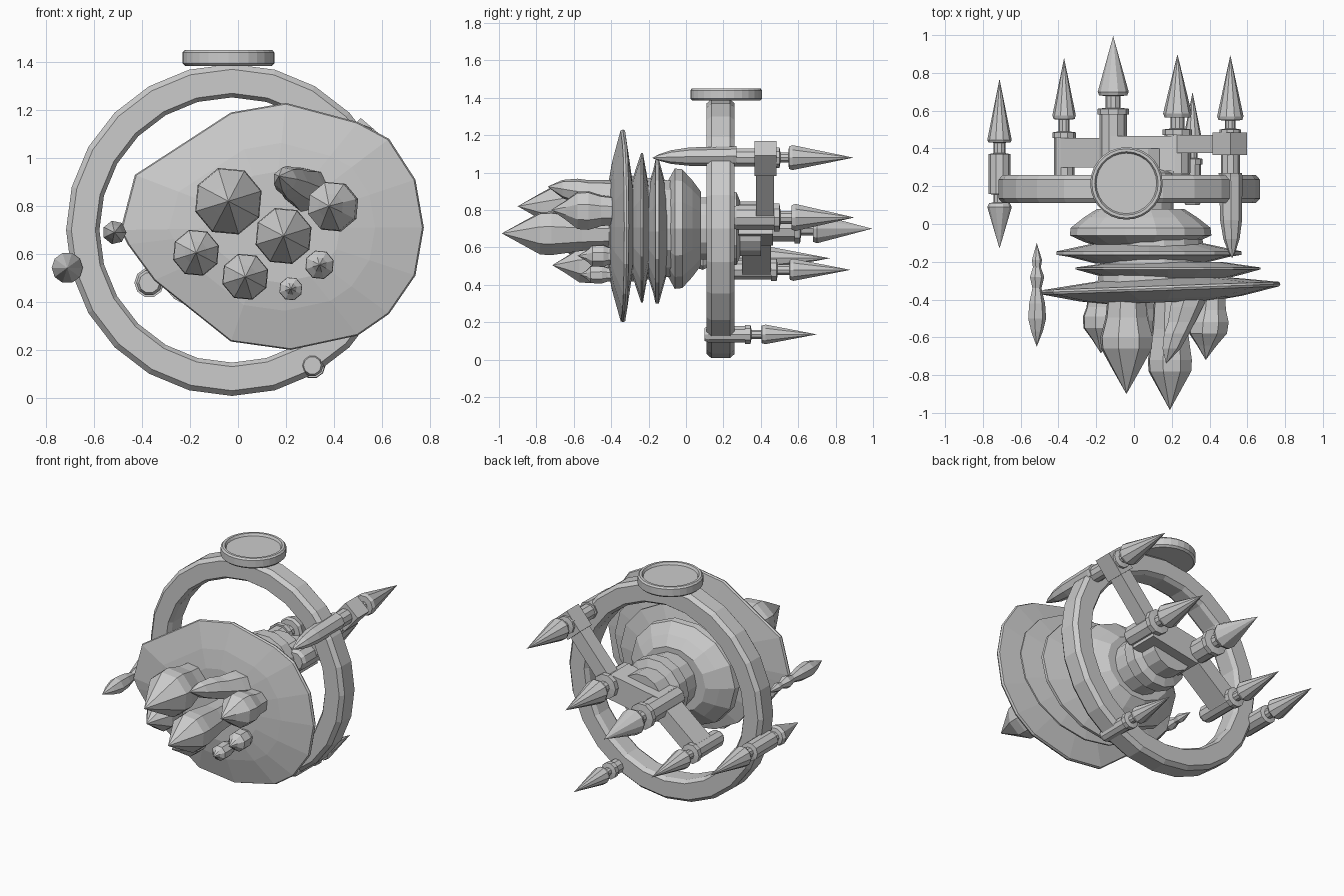
import bpy, bmesh, math
from mathutils import Vector


def make(name, bm):
    bmesh.ops.recalc_face_normals(bm, faces=bm.faces)
    me = bpy.data.meshes.new(name)
    bm.to_mesh(me)
    bm.free()
    ob = bpy.data.objects.new(name, me)
    bpy.context.collection.objects.link(ob)
    return ob


def skin(name, loops, closed=False):
    """Bridge equal-sized loops of points, cap both ends unless closed."""
    bm = bmesh.new()
    rows = [[bm.verts.new(p) for p in lp] for lp in loops]
    n = len(rows[0])
    pairs = list(zip(rows, rows[1:])) + ([(rows[-1], rows[0])] if closed else [])
    for a, b in pairs:
        for i in range(n):
            j = (i + 1) % n
            bm.faces.new((a[i], a[j], b[j], b[i]))
    if not closed:
        bm.faces.new(rows[0])
        bm.faces.new(rows[-1])
    bmesh.ops.remove_doubles(bm, verts=bm.verts, dist=0.0005)
    return make(name, bm)


def lathe_y(name, cx, cz, prof, n=10, lean=(0, 0), sx=1, sz=1, closed=False, rot=0):
    """Revolve (y, radius) about an axis along y; lean shifts the axis toward the last point."""
    loops = []
    for k, (y, r) in enumerate(prof):
        t = k / (len(prof) - 1)
        r = max(r, 0.0001)
        loops.append([(cx + lean[0] * t + r * sx * math.cos(2 * math.pi * i / n + rot), y,
                       cz + lean[1] * t + r * sz * math.sin(2 * math.pi * i / n + rot))
                      for i in range(n)])
    return skin(name, loops, closed)


def beam(name, a, b, y0, y1, w):
    """Box running from a to b in the xz plane."""
    a, b = Vector(a), Vector(b)
    d = (b - a).normalized() * w / 2
    s = Vector((-d.y, d.x))
    return skin(name, [[(p.x, y, p.y) for p in (a + s, b + s, b - s, a - s)] for y in (y0, y1)])


# upright ring
lathe_y("ring", -0.025, 0.70,
        [(0.11, 0.57), (0.11, 0.67), (0.135, 0.692), (0.235, 0.692), (0.26, 0.67),
         (0.26, 0.57), (0.235, 0.553), (0.135, 0.553)], n=24, closed=True)

# dished cap on top of the ring
cap = [(1.384, 0.18), (1.395, 0.192), (1.44, 0.192), (1.45, 0.183), (1.45, 0.168), (1.435, 0.16)]
skin("top_cap", [[(-0.04 + r * math.cos(math.pi * i / 14), 0.215 + r * math.sin(math.pi * i / 14), z)
                  for i in range(28)] for z, r in cap])

# large irregular front plate
outline = [(-.49, .70), (-.43, .93), (-.03, 1.19), (.20, 1.23), (.50, 1.15), (.63, 1.08),
           (.74, .91), (.775, .71), (.74, .51), (.63, .35), (.50, .26), (.22, .20),
           (-.03, .235), (-.35, .49), (-.46, .64)]
cx, cz = 0.14, 0.71
loops = []
for y, s in [(-.415, .45), (-.395, .68), (-.352, .99), (-.34, 1), (-.328, .99), (-.305, .7), (-.29, .5)]:
    loops.append([(cx + s * (x - cx), y + 0.035 * s * (x - cx), cz + s * (z - cz)) for x, z in outline])
skin("front_plate", loops)

# two thinner plates, rear bulb and hub
lathe_y("middle_plate", 0.18, 0.705, [(-.30, .26), (-.265, .40), (-.24, .49), (-.23, .49), (-.20, .28)],
        n=16, sz=0.815)
lathe_y("rear_plate", 0.08, 0.685, [(-.21, .28), (-.175, .42), (-.163, .49), (-.145, .49), (-.10, .28)],
        n=16, sz=0.785)
lathe_y("rear_bulb", 0.035, 0.70, [(-.12, .22), (-.095, .30), (-.06, .375), (-.02, .37), (.035, .30), (.08, .23)],
        n=14, sz=0.88)
lathe_y("core", 0.10, 0.70, [(-.36, .30), (-.06, .26)], n=14)
lathe_y("hub", 0.04, 0.70, [(.05, .17), (.19, .17), (.20, .20), (.27, .20), (.29, .15), (.40, .15)], n=14)


# barbed spikes pointing backward: x, z, front y, body end, cone base y, tip y, body r, cone r
def spike(name, x, z, y0, y1, y2, tip, r, cone, front=()):
    lathe_y(name, x, z, list(front) + [
        (y0, r * .8), (y0 + .02, r), (y1 - .03, r), (y1 - .03, r * 1.15), (y1, r * 1.15),
        (y1 + .005, r * .55), (y2 - .012, r * .55), (y2 - .01, cone * .9), (y2 + .01, cone), (tip, 0)], n=10)


spike("left_spike", -0.37, 0.48, 0.20, 0.485, 0.565, 0.88, 0.054, 0.062)
spike("centre_spike", -0.11, 0.70, 0.25, 0.61, 0.69, 0.995, 0.072, 0.082)
spike("right_spike", 0.23, 0.76, 0.25, 0.50, 0.575, 0.90, 0.068, 0.076)
spike("bottom_spike", 0.31, 0.135, 0.10, 0.345, 0.415, 0.70, 0.046, 0.055)
spike("upper_spike", 0.51, 1.08, 0.22, 0.50, 0.56, 0.895, 0.05, 0.07)

# double-ended spike on the side of the ring
lathe_y("side_spike", -0.712, 0.542,
        [(-.13, 0), (.09, .065), (.11, .055), (.115, .032), (.155, .032), (.16, .058), (.37, .058),
         (.375, .032), (.43, .032), (.432, .058), (.445, .065), (.77, 0)], n=10)

# curved blade ahead of the upper spike
lathe_y("upper_blade", 0.51, 1.09,
        [(.27, .062), (.25, .062), (.02, .058), (-.08, .043), (-.15, .018), (-.18, 0)],
        n=8, lean=(.01, -.012), sz=0.85)

# arms and collar tying the spikes to the hub
beam("upper_arm", (0.23, 0.76), (0.51, 1.08), 0.375, 0.47, 0.09)
beam("left_arm", (-0.37, 0.48), (-0.11, 0.69), 0.30, 0.455, 0.10)
beam("hub_plate", (-0.11, 0.69), (0.23, 0.75), 0.28, 0.465, 0.16)
beam("upper_collar", (0.46, 1.02), (0.555, 1.13), 0.365, 0.485, 0.115)

# faceted crystals on the front plate: x, z, radius, widest y, tip y, lean
crystals = [(-.04, .82, .145, -.63, -.90, 0, 0), (.19, .675, .122, -.75, -.985, 0, 0),
            (.41, .795, .108, -.55, -.72, -.03, .005), (-.175, .605, .100, -.52, -.685, 0, 0),
            (.03, .505, .100, -.54, -.715, 0, 0), (.34, .555, .062, -.47, -.58, 0, 0),
            (.22, .455, .050, -.48, -.57, 0, 0)]
for k, (x, z, r, yw, tip, lx, lz) in enumerate(crystals):
    lathe_y("crystal_%d" % (k + 1), x, z,
            [(-.36, r * .7), (-.36 + (yw + .36) * .5, r * .8), (yw + .03, r), (yw - .03, r * .97),
             (yw + (tip - yw) * .55, r * .5), (tip, 0)], n=8, lean=(lx, lz), rot=.3)

# hooked crystal
lathe_y("hooked_crystal", 0.30, 0.86,
        [(-.36, .10), (-.44, .09), (-.52, .075), (-.58, .07), (-.66, .05), (-.74, 0)],
        n=7, lean=(-.13, .065))

# small loose spindle beside the front plate
lathe_y("spindle", -0.515, 0.69,
        [(-.65, 0), (-.57, .032), (-.50, .05), (-.42, .044), (-.34, .025), (-.28, .04),
         (-.23, .022), (-.19, .028), (-.10, 0)], n=7)
